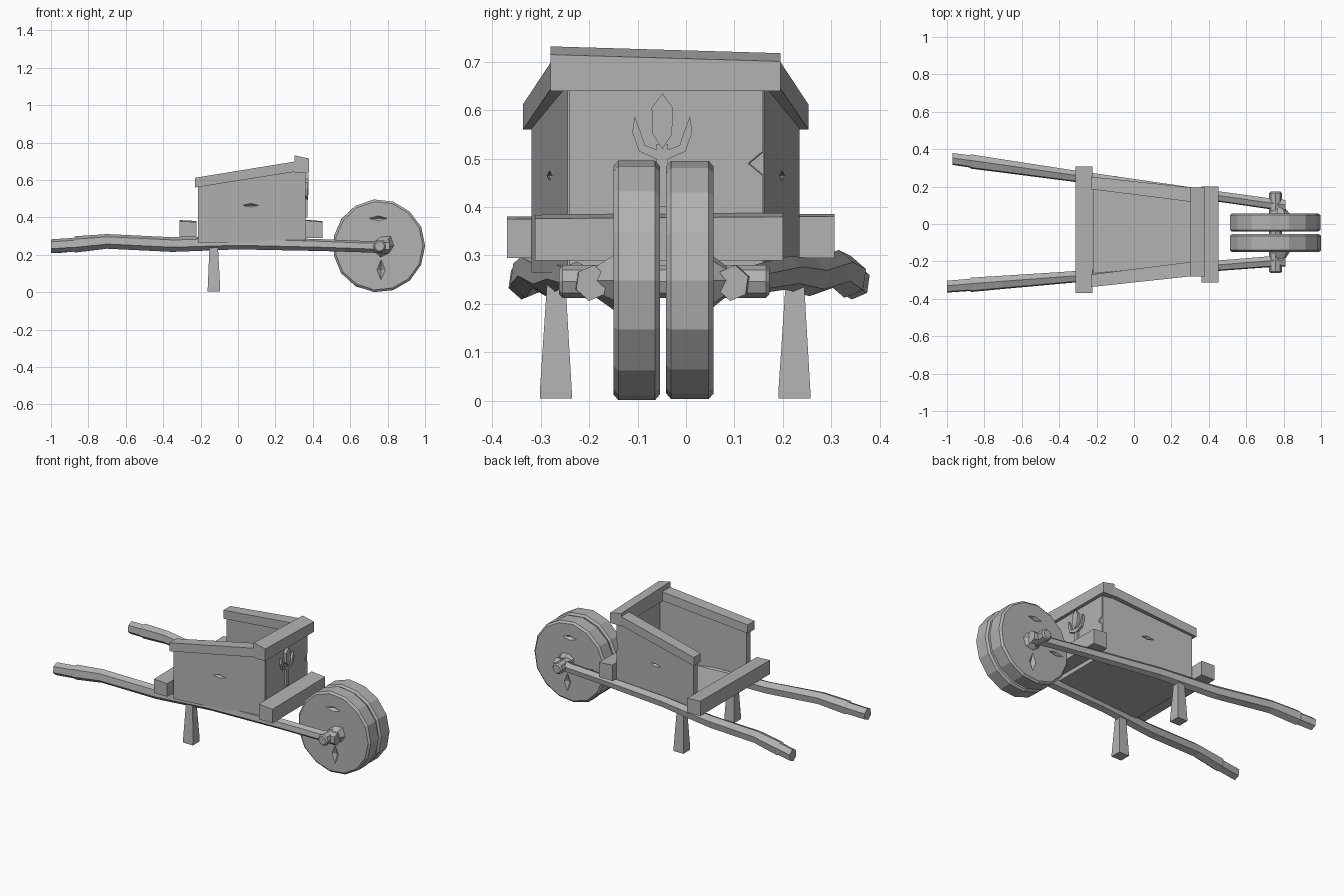
import bpy, bmesh, math, random
from mathutils import Vector

random.seed(4)
if "Cube" in bpy.data.objects:
    bpy.data.objects.remove(bpy.data.objects["Cube"])

mat = bpy.data.materials.new("grey wood")
mat.use_nodes = True
GREY = (0.45, 0.45, 0.45, 1)
mat.diffuse_color = GREY
mat.node_tree.nodes["Principled BSDF"].inputs["Base Color"].default_value = GREY

MID = -0.042  # centre line of the barrow in y


def loft(name, rings):
    """Closed solid through matching rings of points."""
    bm = bmesh.new()
    loops = [[bm.verts.new(p) for p in ring] for ring in rings]
    n = len(loops[0])
    for a, b in zip(loops, loops[1:]):
        for i in range(n):
            j = (i + 1) % n
            bm.faces.new((a[i], a[j], b[j], b[i]))
    bm.faces.new(loops[0])
    bm.faces.new(loops[-1])
    bmesh.ops.recalc_face_normals(bm, faces=bm.faces)
    mesh = bpy.data.meshes.new(name)
    bm.to_mesh(mesh)
    bm.free()
    mesh.materials.append(mat)
    obj = bpy.data.objects.new(name, mesh)
    bpy.context.collection.objects.link(obj)
    return obj


def rect_x(x, y0, y1, z0, z1):
    return [(x, y0, z0), (x, y1, z0), (x, y1, z1), (x, y0, z1)]


def rect_z(z, x0, x1, y0, y1):
    return [(x0, y0, z), (x1, y0, z), (x1, y1, z), (x0, y1, z)]


def beam(name, x0, x1, y0, y1, z0, z1, drop=0.0, tilt=0.0):
    """Cross piece along y; drop lowers its +x top edge, tilt its +y end."""
    ring = lambda y, t: [(x0, y, z0), (x1, y, z0), (x1, y, z1 - drop - t), (x0, y, z1 - t)]
    return loft(name, [ring(y0, 0), ring(y1, tilt)])


def bevel(obj, width):
    m = obj.modifiers.new("worn edges", "BEVEL")
    m.width = width
    m.segments = 1
    m.limit_method = "ANGLE"


def disc(name, x, z, profile, sides, jitter=0.0):
    """Turned shape along y from (y, radius) pairs, slightly uneven."""
    wobble = [1 - random.random() * jitter for _ in range(sides)]
    return loft(name, [[(x + r * w * math.cos(math.tau * i / sides), y,
                         z + r * w * math.sin(math.tau * i / sides))
                        for i, w in enumerate(wobble)] for y, r in profile])


def crack(obj, centre, half):
    """Cut a diamond-shaped split into a part."""
    c, h = Vector(centre), Vector(half)
    bm = bmesh.new()
    for axis in range(3):
        for s in (-1, 1):
            p = c.copy()
            p[axis] += s * h[axis]
            bm.verts.new(p)
    bmesh.ops.convex_hull(bm, input=bm.verts)
    bmesh.ops.recalc_face_normals(bm, faces=bm.faces)
    mesh = bpy.data.meshes.new("crack_cutter")
    bm.to_mesh(mesh)
    bm.free()
    mesh.materials.append(mat)
    cutter = bpy.data.objects.new("crack_cutter", mesh)
    bpy.context.collection.objects.link(cutter)
    cutter.hide_render = True
    m = obj.modifiers.new("crack", "BOOLEAN")
    m.operation = "DIFFERENCE"
    m.solver = "EXACT"
    m.object = cutter
    bpy.context.view_layer.objects.active = obj
    bpy.ops.object.modifier_apply(modifier=m.name)
    bpy.data.objects.remove(cutter)


# Tray: floor, tapering side walls with sloping rails, front wall
loft("tray_floor", [rect_x(-0.22, MID - 0.26, MID + 0.26, 0.265, 0.29),
                    rect_x(0.34, MID - 0.19, MID + 0.19, 0.265, 0.29)])
for s, side in ((-1, "right"), (1, "left")):
    wall = loft(side + "_wall", [
        rect_x(-0.215, MID + s * 0.238, MID + s * 0.277, 0.265, 0.58),
        rect_x(0.355, MID + s * 0.165, MID + s * 0.203, 0.265, 0.66)])
    crack(wall, (0.07, MID + s * 0.24, 0.465), (0.06, 0.018, 0.01))
    loft(side + "_rail", [
        rect_x(-0.23, MID + s * 0.228, MID + s * 0.295, 0.56, 0.612),
        rect_x(0.31, MID + s * 0.16, MID + s * 0.237, 0.645, 0.70)])
front = beam("front_wall", 0.325, 0.36, MID - 0.2, MID + 0.2, 0.265, 0.66)
crack(front, (0.36, MID + 0.2, 0.49), (0.05, 0.03, 0.025))
beam("front_rail", 0.303, 0.38, -0.28, 0.195, 0.64, 0.732, 0.017, 0.014)

# Cross beams resting on the shafts
beam("rear_beam", -0.312, -0.222, -0.37, 0.307, 0.295, 0.38, 0.005, -0.006)
beam("front_beam", 0.36, 0.452, -0.312, 0.2, 0.29, 0.384, 0.008, -0.004)

# Shafts: hexagonal poles with a swelling and a narrower grip
STATIONS = [  # x, z, half width, half height
    (-0.99, 0.246, 0.034, 0.034), (-0.88, 0.254, 0.035, 0.034),
    (-0.87, 0.256, 0.041, 0.040), (-0.70, 0.272, 0.038, 0.036),
    (-0.35, 0.255, 0.033, 0.036), (0.0, 0.264, 0.032, 0.032),
    (0.45, 0.252, 0.030, 0.029), (0.70, 0.243, 0.031, 0.028),
    (0.81, 0.243, 0.034, 0.034)]
PATHS = {"right": (-0.335, -0.196), "left": (0.352, 0.098)}
for side, (rear_y, front_y) in PATHS.items():
    shift = 0.02 if side == "left" else -0.01
    rings = []
    for x, z, hw, hh in STATIONS:
        if x < -0.95:
            x += shift
        t = (x + 1) / 1.8
        y = rear_y + (front_y - rear_y) * t
        rings.append([(x, y + hw * math.cos(a), z + hh * 1.1 * math.sin(a))
                      for a in (math.tau * (i + 0.35) / 6 for i in range(6))])
    loft(side + "_shaft", rings)

# Legs flaring toward the ground
for side, y in (("right", -0.268), ("left", 0.225)):
    loft(side + "_leg", [rect_z(0.004, -0.162, -0.095, y - 0.034, y + 0.032),
                         rect_z(0.02, -0.162, -0.095, y - 0.034, y + 0.032),
                         rect_z(0.26, -0.152, -0.108, y - 0.018, y + 0.018)])

# Twin wheel discs with splits in the wood, hubs and axle
WX, WZ, R = 0.752, 0.248, 0.25
for name, y0, y1, outer in (("right_wheel", -0.15, -0.054, -0.15),
                            ("left_wheel", -0.041, 0.057, 0.057)):
    wheel = disc(name, WX, WZ, [(y0, R - 0.012), (y0 + 0.01, R),
                                (y1 - 0.01, R), (y1, R - 0.012)], 15, 0.025)
    crack(wheel, (0.765, outer, 0.12), (0.022, 0.02, 0.055))
    crack(wheel, (0.75, outer, 0.395), (0.05, 0.02, 0.014))
    crack(wheel, (0.60, outer, 0.23), (0.05, 0.015, 0.012))
disc("right_hub", 0.775, WZ, [(-0.185, 0.04), (-0.15, 0.068)], 7, 0.3)
disc("left_hub", 0.775, WZ, [(0.057, 0.068), (0.085, 0.04)], 7, 0.3)
axle = disc("axle", 0.757, 0.246, [(-0.262, 0.026), (-0.255, 0.034),
                                   (0.165, 0.034), (0.173, 0.026)], 8)

# Carved trident ornament on the front wall
def carving(name, outline, depth):
    return loft(name, [[(x, MID - 0.007 + y, z) for y, z in outline]
                       for x in (0.355, 0.36 + depth)])


carving("ornament_stem", [(-0.012, 0.40), (0.012, 0.40), (0.012, 0.53), (-0.012, 0.53)], 0.012)
carving("ornament_blade", [(0, 0.635), (0.022, 0.605), (0.02, 0.55), (0, 0.52),
                           (-0.02, 0.55), (-0.022, 0.605)], 0.018)
PRONG = [(0.057, 0.587), (0.062, 0.555), (0.048, 0.515), (0, 0.494),
         (0, 0.514), (0.036, 0.528), (0.043, 0.55)]
for s, side in ((-1, "right"), (1, "left")):
    carving(side + "_ornament_prong", [(s * y, z) for y, z in PRONG], 0.014)
